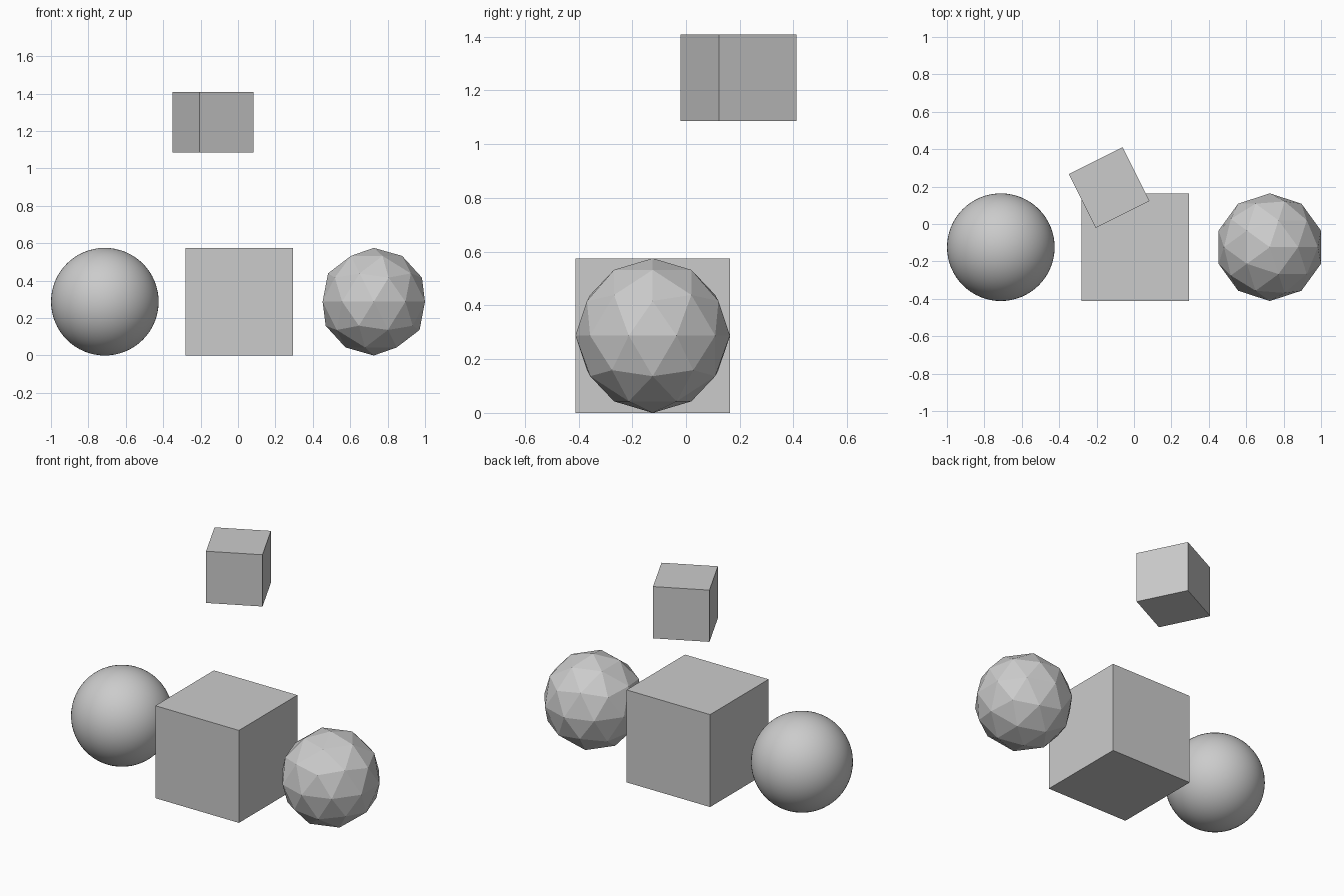
import bpy, math

if "Cube" in bpy.data.objects:
    bpy.data.objects.remove(bpy.data.objects["Cube"])

R = 0.2877        # radius of the spheres, half side of the large cube
Y = -0.124        # depth of the front row


def name_last(name):
    bpy.context.object.name = name


# Smooth ball on the left
bpy.ops.mesh.primitive_uv_sphere_add(segments=64, ring_count=32, radius=R,
                                     location=(-0.712, Y, R))
bpy.ops.object.shade_smooth()
name_last("smooth_ball")

# Large cube in the middle
bpy.ops.mesh.primitive_cube_add(size=2 * R, location=(0.007, Y, R))
name_last("large_cube")

# Faceted ball on the right
bpy.ops.mesh.primitive_ico_sphere_add(subdivisions=2, radius=R,
                                      location=(0.726, Y, R))
name_last("faceted_ball")

# Small turned cube floating above
bpy.ops.mesh.primitive_cube_add(size=0.322, location=(-0.133, 0.195, 1.247),
                                rotation=(0, 0, math.radians(26.5)))
name_last("floating_cube")
